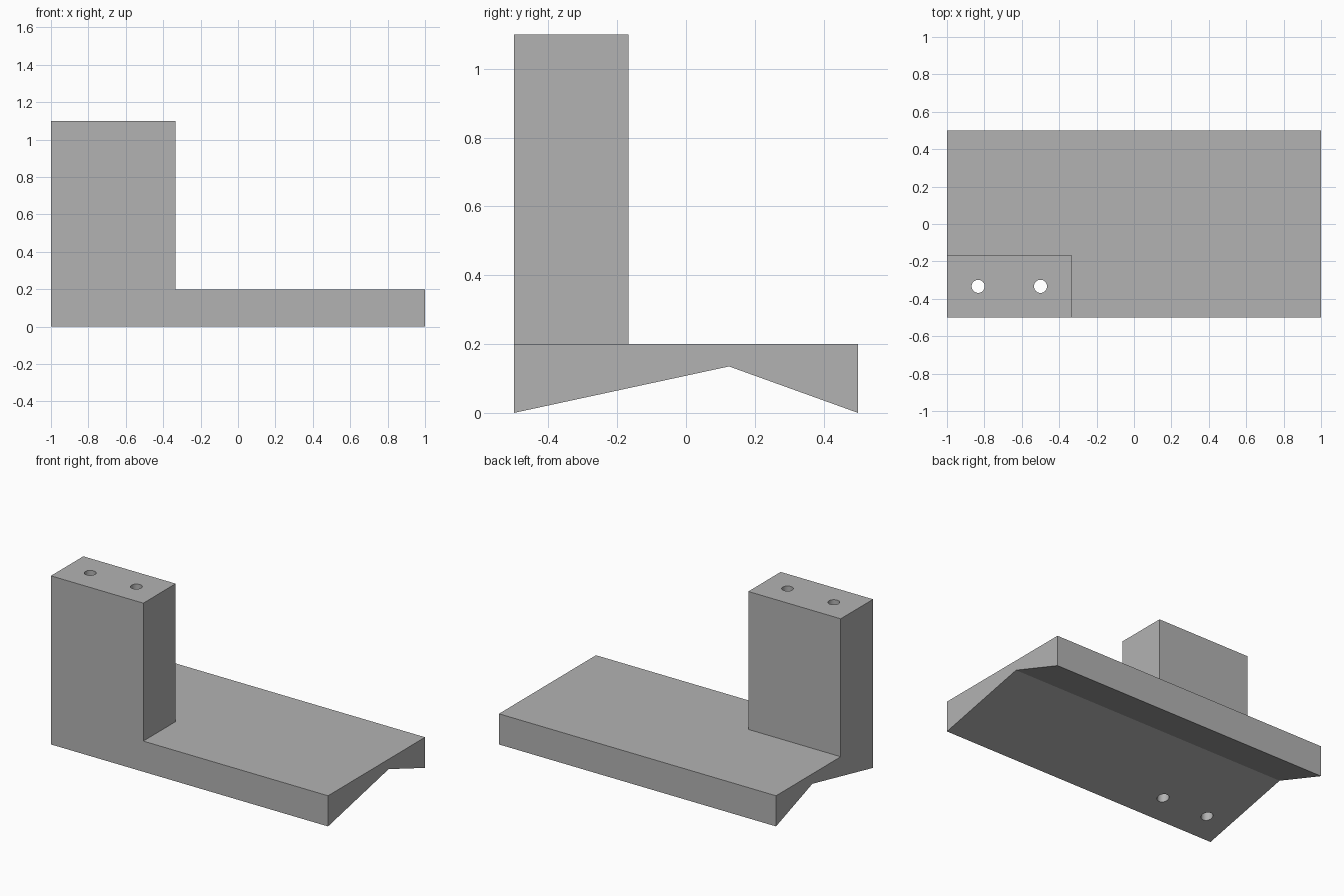
import bpy, bmesh, math
from mathutils import Matrix, Vector

cube = bpy.data.objects.get("Cube")
if cube:
    bpy.data.objects.remove(cube, do_unlink=True)

POST_X, POST_Y = -1 / 3, -1 / 6
PLATE_TOP, POST_TOP = 0.2, 1.1

grey = bpy.data.materials.new("plain grey")
grey.use_nodes = True
color = (0.45, 0.45, 0.45, 1)
grey.diffuse_color = color
grey.node_tree.nodes["Principled BSDF"].inputs["Base Color"].default_value = color


def add_object(name, bm):
    bmesh.ops.recalc_face_normals(bm, faces=bm.faces)
    mesh = bpy.data.meshes.new(name)
    bm.to_mesh(mesh)
    bm.free()
    mesh.materials.append(grey)
    obj = bpy.data.objects.new(name, mesh)
    bpy.context.collection.objects.link(obj)
    return obj


# Base plate: side profile with a notched underside, swept along x
bm = bmesh.new()
profile = [(-0.5, 0), (0.125, 0.135), (0.5, 0), (0.5, PLATE_TOP), (-0.5, PLATE_TOP)]
end = bm.faces.new([bm.verts.new((-1, y, z)) for y, z in profile])
swept = bmesh.ops.extrude_face_region(bm, geom=[end], use_keep_orig=True)["geom"]
bmesh.ops.translate(bm, vec=(2, 0, 0),
                    verts=[v for v in swept if isinstance(v, bmesh.types.BMVert)])
bmesh.ops.recalc_face_normals(bm, faces=bm.faces)

# Post: cut its footprint in the plate top and pull it up
for point, normal in (((POST_X, 0, 0), (1, 0, 0)), ((0, POST_Y, 0), (0, 1, 0))):
    bmesh.ops.bisect_plane(bm, geom=bm.verts[:] + bm.edges[:] + bm.faces[:],
                           plane_co=point, plane_no=normal)
for face in bm.faces:
    c = face.calc_center_median()
    if face.normal.z > 0.9 and c.x < POST_X and c.y < POST_Y:
        footprint = face
post_top = bmesh.ops.extrude_discrete_faces(bm, faces=[footprint])["faces"][0]
bmesh.ops.translate(bm, vec=(0, 0, POST_TOP - PLATE_TOP), verts=post_top.verts[:])
bmesh.ops.dissolve_limit(bm, angle_limit=math.radians(1),
                         verts=bm.verts[:], edges=bm.edges[:])
bracket = add_object("base_with_post", bm)

# Two bolt holes running through the post and plate
bm = bmesh.new()
for x in (-5 / 6, -0.5):
    bmesh.ops.create_cone(bm, cap_ends=True, segments=32, radius1=0.035, radius2=0.035,
                          depth=3, matrix=Matrix.Translation(Vector((x, -1 / 3, 0.5))))
cutter = add_object("bolt_hole_cutter", bm)
cutter.hide_render = True

bpy.context.view_layer.objects.active = bracket
bracket.select_set(True)
holes = bracket.modifiers.new("bolt_holes", "BOOLEAN")
holes.operation = "DIFFERENCE"
holes.solver = "EXACT"
holes.object = cutter
bpy.ops.object.modifier_apply(modifier=holes.name)
bpy.data.objects.remove(cutter, do_unlink=True)
bpy.ops.object.shade_smooth_by_angle(angle=math.radians(15))
